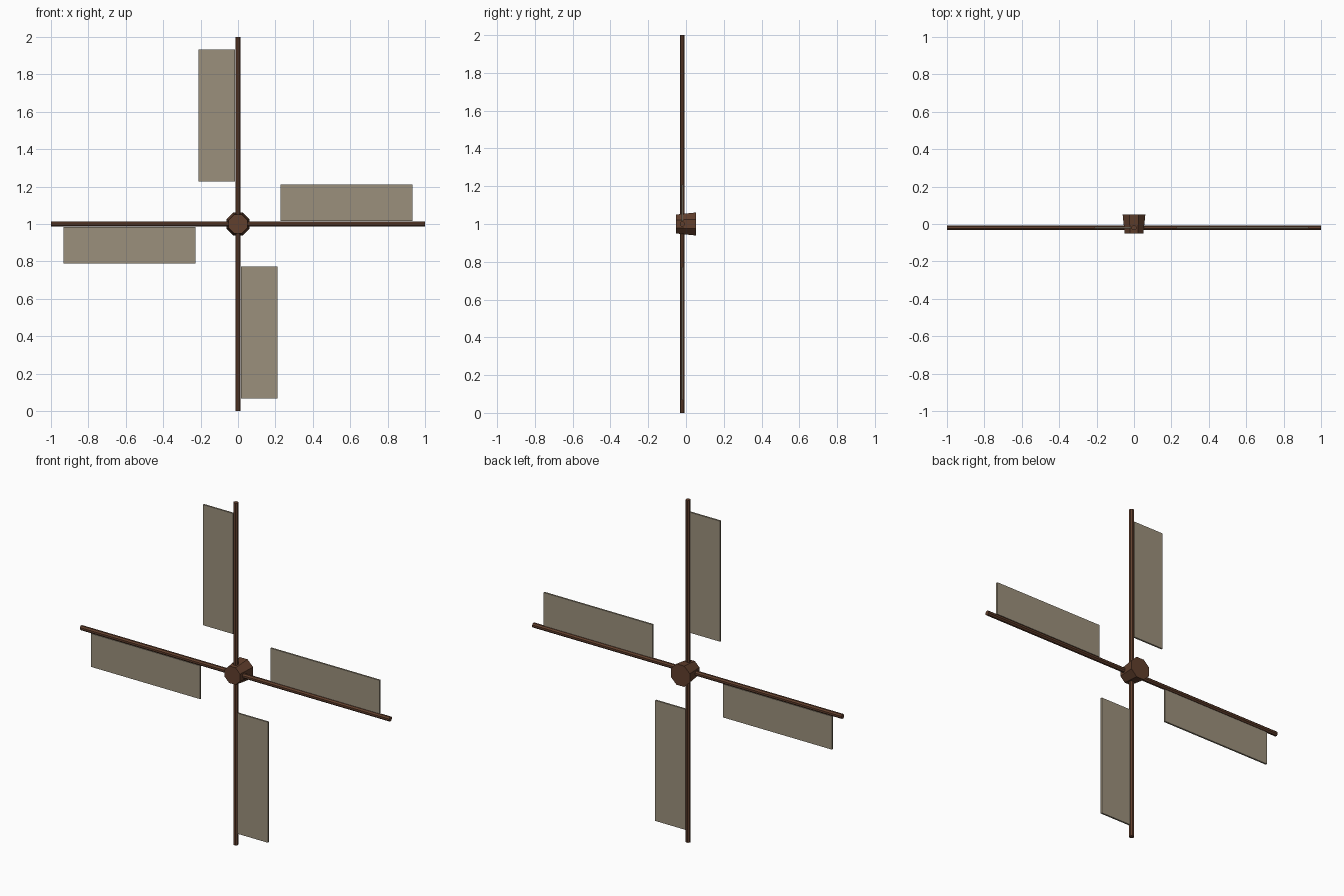
import bpy
import math
from mathutils import Matrix, Vector

if "Cube" in bpy.data.objects:
    bpy.data.objects.remove(bpy.data.objects["Cube"])

CENTER = Vector((0, 0, 1))
ARM_Y = -0.02


def material(name, color):
    mat = bpy.data.materials.new(name)
    mat.diffuse_color = color
    mat.use_nodes = True
    mat.node_tree.nodes["Principled BSDF"].inputs["Base Color"].default_value = mat.diffuse_color
    return mat


wood = material("dark_wood", (0.12, 0.05, 0.026, 1))
cloth = material("sail_cloth", (0.33, 0.28, 0.20, 0.55))


def finish(name, mat):
    obj = bpy.context.object
    obj.name = name
    obj.data.materials.append(mat)
    return obj


# Tapered hub, wider at the back, with flat sides at top and bottom
bpy.ops.mesh.primitive_cone_add(vertices=8, radius1=0.066, radius2=0.054, depth=0.104)
hub = finish("hub", wood)
hub.data.transform(Matrix.Rotation(math.radians(90), 4, 'X') @ Matrix.Rotation(math.radians(22.5), 4, 'Z'))
hub.location = CENTER

# Four arms, each with a thin sail on its counter-clockwise side
for i, side in enumerate(("right", "top", "left", "bottom")):
    turn = Matrix.Translation(CENTER) @ Matrix.Rotation(-i * math.pi / 2, 4, 'Y')

    bpy.ops.mesh.primitive_cylinder_add(vertices=8, radius=0.014, depth=1)
    arm = finish("arm_" + side, wood)
    arm.data.transform(Matrix.Rotation(math.pi / 2, 4, 'Y') @ Matrix.Rotation(math.pi / 8, 4, 'Z'))
    arm.matrix_world = turn @ Matrix.Translation((0.5, ARM_Y, 0))

    bpy.ops.mesh.primitive_cube_add(size=1)
    sail = finish("sail_" + side, cloth)
    sail.data.transform(Matrix.Diagonal((0.705, 0.01, 0.195, 1)))
    sail.matrix_world = turn @ Matrix.Translation((0.58, ARM_Y, 0.1125))
